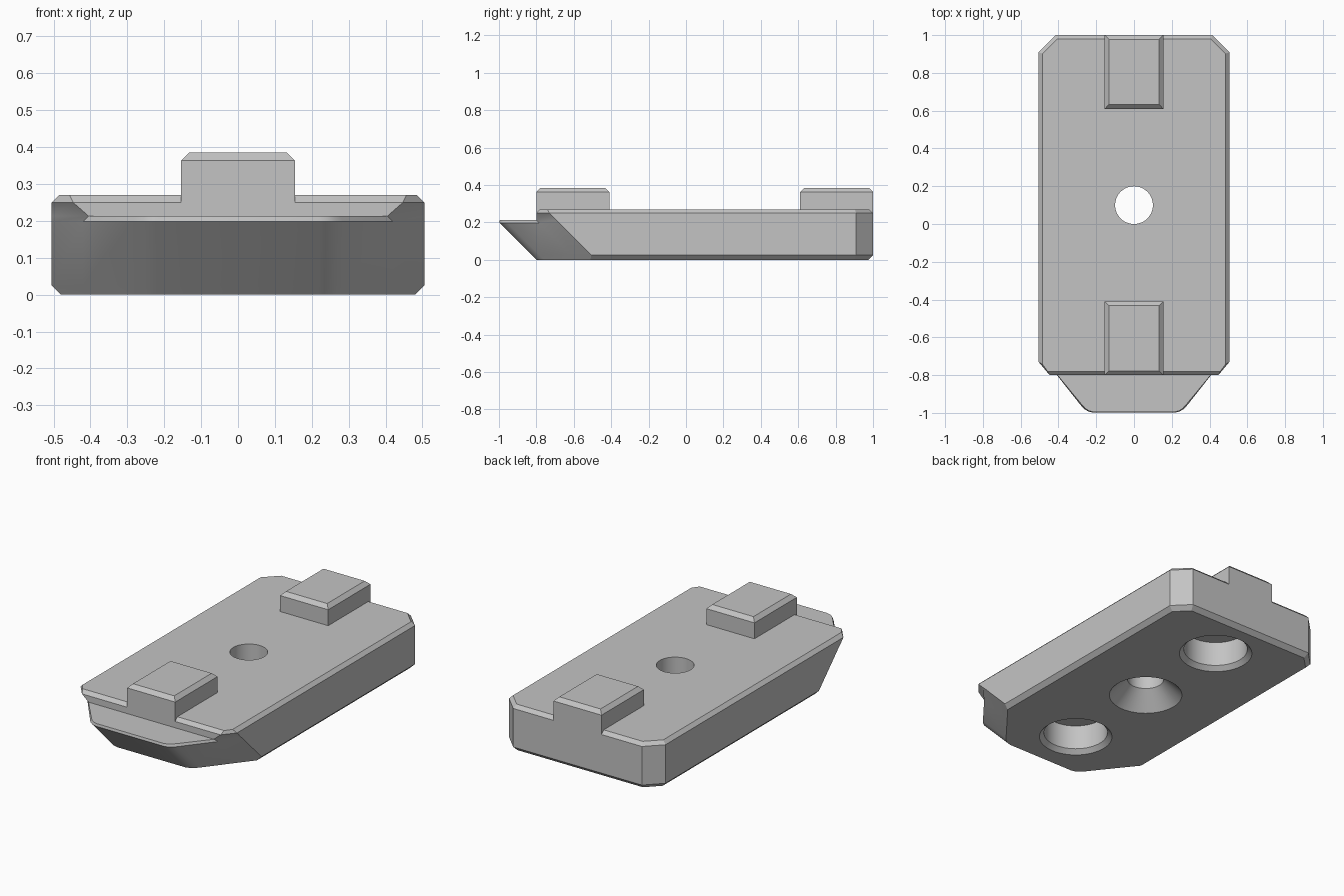
import bpy, bmesh, math

if "Cube" in bpy.data.objects:
    bpy.data.objects.remove(bpy.data.objects["Cube"])

grey = bpy.data.materials.new("plain grey")
grey.diffuse_color = (0.55, 0.55, 0.55, 1)
grey.use_nodes = True
grey.node_tree.nodes["Principled BSDF"].inputs["Base Color"].default_value = grey.diffuse_color


def loft(name, rings):
    """Skin a stack of closed rings of (x, y, z) points and cap both ends."""
    bm = bmesh.new()
    rows = [[bm.verts.new(p) for p in ring] for ring in rings]
    n = len(rows[0])
    for a, b in zip(rows, rows[1:]):
        for i in range(n):
            j = (i + 1) % n
            bm.faces.new((a[i], a[j], b[j], b[i]))
    bm.faces.new(rows[0][::-1])
    bm.faces.new(rows[-1])
    bmesh.ops.remove_doubles(bm, verts=bm.verts, dist=1e-5)
    bmesh.ops.dissolve_degenerate(bm, edges=bm.edges, dist=1e-5)
    bmesh.ops.recalc_face_normals(bm, faces=bm.faces)
    mesh = bpy.data.meshes.new(name)
    bm.to_mesh(mesh)
    bm.free()
    mesh.materials.append(grey)
    ob = bpy.data.objects.new(name, mesh)
    bpy.context.collection.objects.link(ob)
    return ob


def mirrored(half, z):
    """Close a right-hand half outline across x = 0."""
    return [(x, y, z) for x, y in half] + [(-x, y, z) for x, y in reversed(half)]


def back(inset):
    """Chamfered rear corner."""
    c = inset * 0.41
    return [(0.505 - inset, 0.91 - c), (0.415 - c, 1 - inset)]


def nose(z, inset=0.0):
    """Front outline leaning forward at 45 degrees, with rounded nose corners."""
    s = 0.2 - z
    x = 0.505 - inset
    pts = [(0.22, -1), (0.245, -0.993), (0.265, -0.98), (0.285, -0.958),
           (0.42, -0.787), (x, -0.68 - inset * 1.28)]
    return [(px, py + s) for px, py in pts]


def step(y, corner, side):
    """Front outline of the raised deck, ending in a straight edge at y."""
    return [(x, y) for x in (0.22, 0.245, 0.265, 0.285)] + [corner, side]


# Body: sheared nose, ledge and chamfered deck
ledge_c, ledge_s = (0.405, -0.8), (0.505, -0.695)
tip = [(0.215, -0.995), (0.24, -0.988), (0.258, -0.976), (0.277, -0.955)]
body = loft("body", [
    mirrored(nose(0, 0.025) + back(0.025), 0),
    mirrored(nose(0.025) + back(0), 0.025),
    mirrored(nose(0.198) + back(0), 0.198),
    mirrored(tip + [ledge_c, ledge_s] + back(0), 0.213),
    mirrored(step(-0.8, ledge_c, ledge_s) + back(0), 0.213),
    mirrored(step(-0.8, (0.447, -0.8), (0.505, -0.73)) + back(0), 0.25),
    mirrored(step(-0.78, (0.457, -0.78), (0.485, -0.742)) + back(0.02), 0.27),
])


def drill(name, y, profile):
    """Cut a turned (radius, z) profile out of the body."""
    n = 64
    cutter = loft(name, [[(r * math.cos(2 * math.pi * i / n),
                           y + r * math.sin(2 * math.pi * i / n), z)
                          for i in range(n)] for r, z in profile])
    cutter.hide_render = True
    mod = body.modifiers.new(name, 'BOOLEAN')
    mod.operation = 'DIFFERENCE'
    mod.solver = 'EXACT'
    mod.object = cutter
    bpy.context.view_layer.objects.active = body
    bpy.ops.object.modifier_apply(modifier=name)
    bpy.data.objects.remove(cutter)


# Countersunk through hole and two blind pockets with chamfered mouths
drill("screw_hole", 0.1, [(0.25, -0.05), (0.1, 0.1), (0.1, 0.4)])
for label, y in (("front_pocket", -0.5), ("rear_pocket", 0.7)):
    drill(label, y, [(0.25, -0.05), (0.175, 0.025), (0.175, 0.17)])

bpy.ops.object.select_all(action='DESELECT')
body.select_set(True)
bpy.context.view_layer.objects.active = body
bpy.ops.object.shade_smooth_by_angle(angle=math.radians(25))

# Raised keys with chamfered tops
for label, y0, y1 in (("front_key", -0.8, -0.41), ("rear_key", 0.61, 1.0)):
    def rect(i, z):
        return [(-0.155 + i, y0 + i, z), (0.155 - i, y0 + i, z),
                (0.155 - i, y1 - i, z), (-0.155 + i, y1 - i, z)]
    loft(label, [rect(0, 0.25), rect(0, 0.363), rect(0.022, 0.385)])
